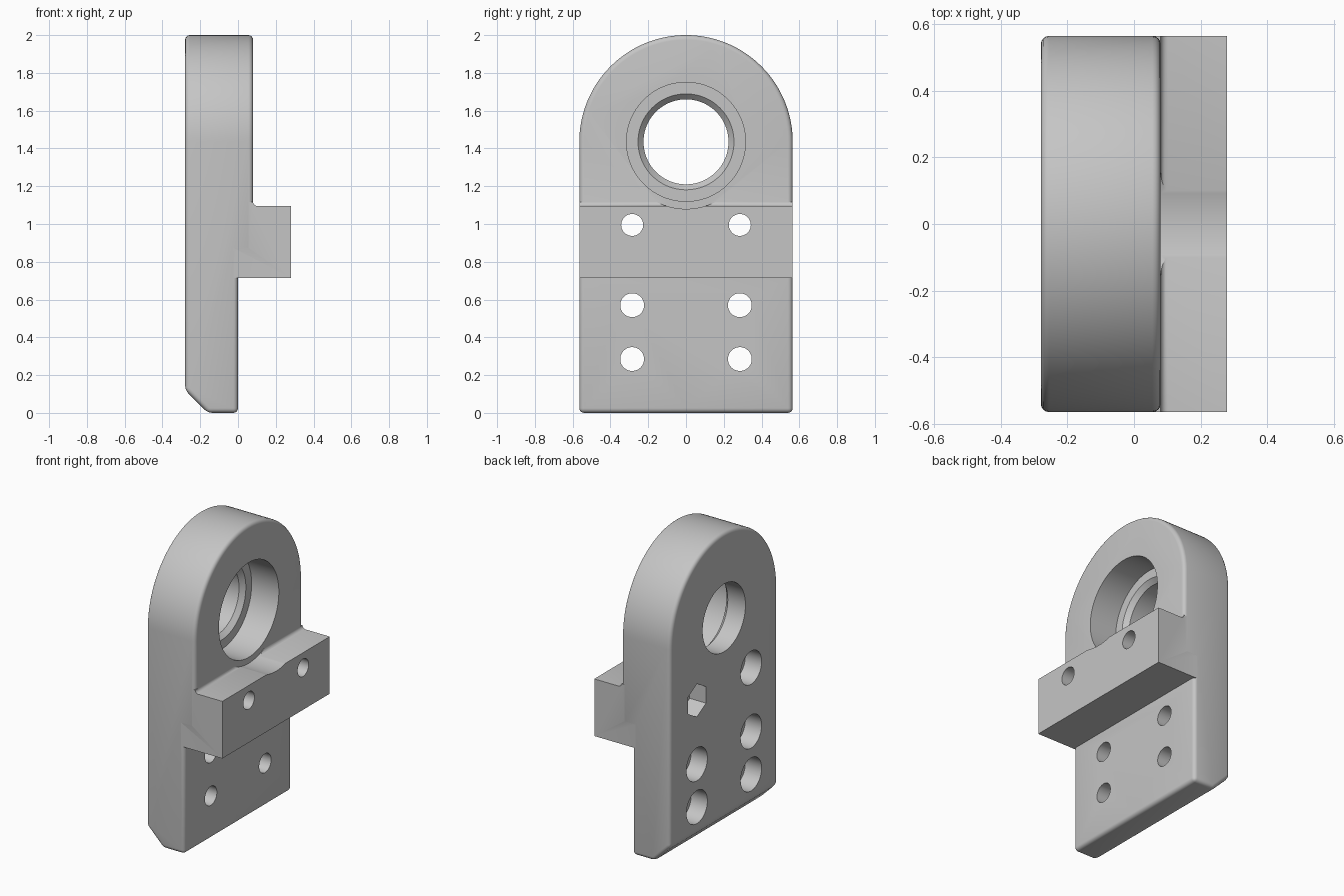
import bpy, bmesh, math
from mathutils import Vector

if "Cube" in bpy.data.objects:
    bpy.data.objects.remove(bpy.data.objects["Cube"], do_unlink=True)

HALF_W = 0.565          # half width along y, also the radius of the arch
BORE_Z = 2 - HALF_W     # height of the bore and arch centre
BACK, FACE = -0.28, 0.08

grey = bpy.data.materials.new("light grey")
grey.use_nodes = True
grey.diffuse_color = (0.56, 0.56, 0.56, 1)
grey.node_tree.nodes["Principled BSDF"].inputs["Base Color"].default_value = (0.56, 0.56, 0.56, 1)


def prism(name, points, shift):
    """Extrude a closed 3D outline along the vector shift."""
    bm = bmesh.new()
    face = bm.faces.new([bm.verts.new(p) for p in points])
    out = bmesh.ops.extrude_face_region(bm, geom=[face])
    moved = [g for g in out["geom"] if isinstance(g, bmesh.types.BMVert)]
    bmesh.ops.translate(bm, vec=Vector(shift), verts=moved)
    bmesh.ops.recalc_face_normals(bm, faces=bm.faces)
    mesh = bpy.data.meshes.new(name)
    bm.to_mesh(mesh)
    bm.free()
    mesh.materials.append(grey)
    obj = bpy.data.objects.new(name, mesh)
    bpy.context.collection.objects.link(obj)
    return obj


def side_prism(name, profile, half):
    """Extrude an (x, z) profile across y."""
    return prism(name, [(x, -half, z) for x, z in profile], (0, 2 * half, 0))


def drill(x0, x1, y, z, r0, r1=None, sides=48):
    """Cutter along x: cylinder, cone or hexagon with a point upward."""
    r1 = r0 if r1 is None else r1
    obj = prism("cutter", [(x0, y + r0 * math.sin(t), z + r0 * math.cos(t))
                for t in (math.tau * i / sides for i in range(sides))], (x1 - x0, 0, 0))
    for v in obj.data.vertices:
        if abs(v.co.x - x1) < 1e-5:
            v.co.y = y + (v.co.y - y) * r1 / r0
            v.co.z = z + (v.co.z - z) * r1 / r0
    return obj


def apply(obj, mod):
    bpy.context.view_layer.objects.active = obj
    bpy.ops.object.modifier_apply(modifier=mod.name)


def combine(obj, other, operation):
    mod = obj.modifiers.new("combine", "BOOLEAN")
    mod.operation, mod.solver, mod.object = operation, "EXACT", other
    apply(obj, mod)
    bpy.data.objects.remove(other, do_unlink=True)


# Arched plate with a thinner lower half and a chamfered back foot
arch = [(-0.5, HALF_W * math.cos(t), BORE_Z + HALF_W * math.sin(t))
        for t in (math.pi * i / 64 for i in range(65))]
arch += [(-0.5, -HALF_W, 0), (-0.5, HALF_W, 0)]
bracket = prism("bearing_bracket", arch, (1, 0, 0))
section = [(BACK, 0.12), (-0.16, 0), (0, 0), (0, 0.85),
           (FACE, 0.85), (FACE, 2.2), (BACK, 2.2)]
combine(bracket, side_prism("section", section, 0.8), "INTERSECT")

# Rounded outer edges
bevel = bracket.modifiers.new("rounding", "BEVEL")
bevel.width, bevel.segments = 0.025, 4
bevel.limit_method, bevel.angle_limit = "ANGLE", math.radians(30)
apply(bracket, bevel)

# Mounting ledge with a small fillet against the plate
fillet = [(FACE + 0.022 * (1 - math.cos(t)), 1.117 - 0.022 * math.sin(t))
          for t in (math.pi / 2 * i / 5 for i in range(6))]
ledge_profile = [(-0.1, 0.715), (0.28, 0.715), (0.28, 1.095)] + fillet[::-1] + [(0.05, 1.117), (-0.1, 1.0)]
ledge = side_prism("ledge", ledge_profile, HALF_W - 0.0005)
combine(ledge, drill(0.06, 0.5, 0, BORE_Z, 0.355, sides=96), "DIFFERENCE")
combine(bracket, ledge, "UNION")

# Bearing seat, tapered lip and through bore
combine(bracket, drill(-0.12, 0.3, 0, BORE_Z, 0.315, sides=96), "DIFFERENCE")
combine(bracket, drill(-0.15, -0.119, 0, BORE_Z, 0.225, 0.255, 96), "DIFFERENCE")
combine(bracket, drill(-0.4, -0.14, 0, BORE_Z, 0.225, sides=96), "DIFFERENCE")

# Screw holes, sunk round heads and one hexagonal nut pocket at the back
for side in (-1, 1):
    for z, radius in ((0.285, 0.063), (0.57, 0.063), (0.995, 0.058)):
        y = side * 0.285
        combine(bracket, drill(-0.4, 0.4, y, z, radius), "DIFFERENCE")
        nut = side > 0 and z > 0.9
        pocket = drill(-0.4, BACK + 0.12, y, z, 0.11, sides=6 if nut else 48)
        combine(bracket, pocket, "DIFFERENCE")

# Smooth shading with crisp edges
bpy.ops.object.select_all(action="DESELECT")
bracket.select_set(True)
bpy.context.view_layer.objects.active = bracket
bpy.ops.object.shade_smooth_by_angle(angle=math.radians(30))
